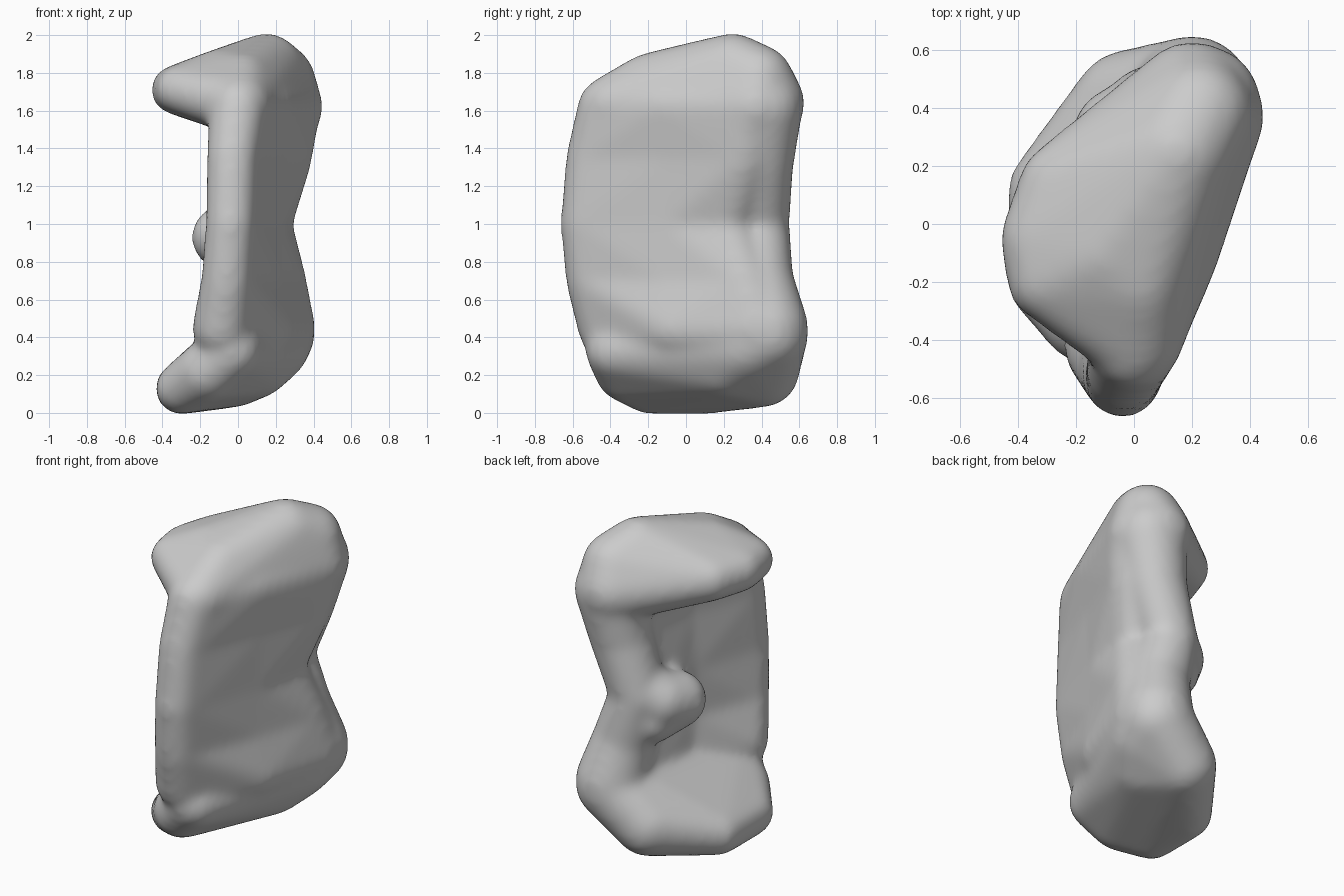
import bpy
import bmesh
from mathutils import Matrix

cube = bpy.data.objects.get("Cube")
if cube:
    bpy.data.objects.remove(cube)

grey = bpy.data.materials.new("plain grey")
grey.use_nodes = True
grey.diffuse_color = (0.6, 0.6, 0.6, 1)
grey.node_tree.nodes["Principled BSDF"].inputs["Base Color"].default_value = (0.6, 0.6, 0.6, 1)


def hull(target, balls):
    """Add the convex skin around a few balls (x, y, z, radius)."""
    part = bmesh.new()
    for x, y, z, r in balls:
        # slightly enlarged, as the softening shrinks tight curves
        bmesh.ops.create_icosphere(part, subdivisions=3, radius=r + 0.002 / r,
                                   matrix=Matrix.Translation((x, y, z)))
    res = bmesh.ops.convex_hull(part, input=part.verts)
    inside = [g for g in res["geom_interior"] if isinstance(g, bmesh.types.BMVert)]
    bmesh.ops.delete(part, geom=inside, context="VERTS")
    temp = bpy.data.meshes.new("part")
    part.to_mesh(temp)
    part.free()
    target.from_mesh(temp)
    bpy.data.meshes.remove(temp)


def chain(target, balls):
    """Join each ball to the next with a tapered capsule."""
    for pair in zip(balls, balls[1:]):
        hull(target, pair)


def sheet(target, rows):
    """Fill a grid of balls with rounded panels."""
    for upper, lower in zip(rows, rows[1:]):
        for i in range(len(upper) - 1):
            hull(target, upper[i:i + 2] + lower[i:i + 2])


bm = bmesh.new()

# upright wall: front rim, middle and back at each height
sheet(bm, [
    [(0.0, -0.42, 1.62, 0.14), (0.13, -0.1, 1.62, 0.15), (0.24, 0.35, 1.62, 0.19)],
    [(-0.03, -0.5, 1.35, 0.12), (0.12, -0.08, 1.35, 0.12), (0.22, 0.3, 1.35, 0.16)],
    [(-0.04, -0.535, 1.0, 0.115), (0.1, -0.08, 1.0, 0.12), (0.14, 0.2, 1.0, 0.13)],
    [(-0.06, -0.5, 0.7, 0.12), (0.1, -0.08, 0.7, 0.12), (0.19, 0.3, 0.7, 0.16)],
    [(-0.09, -0.42, 0.45, 0.14), (0.12, -0.05, 0.45, 0.16), (0.2, 0.38, 0.45, 0.2)],
])

# top flange reaching to the right
hull(bm, [(-0.335, -0.05, 1.71, 0.11), (-0.31, -0.2, 1.71, 0.11),
          (-0.26, 0.14, 1.71, 0.12), (-0.1, -0.1, 1.78, 0.13),
          (0.01, -0.39, 1.63, 0.15), (0.02, -0.2, 1.74, 0.15),
          (0.15, 0.25, 1.82, 0.18), (0.22, 0.38, 1.76, 0.18),
          (0.2, 0.43, 1.64, 0.19), (0.25, 0.37, 1.62, 0.19)])

# bottom flange, lowest at its right edge
hull(bm, [(-0.3, -0.2, 0.13, 0.12), (-0.3, 0.12, 0.13, 0.12),
          (-0.02, 0.41, 0.22, 0.18), (0.1, 0.2, 0.26, 0.17),
          (0.17, 0.32, 0.36, 0.2), (0.2, 0.44, 0.42, 0.2),
          (-0.16, -0.32, 0.22, 0.15), (-0.04, -0.37, 0.33, 0.15)])

# back spine, pinched at mid height
chain(bm, [(0.23, 0.41, 1.62, 0.2), (0.17, 0.39, 1.32, 0.17),
           (0.06, 0.385, 1.0, 0.15), (0.15, 0.39, 0.7, 0.17),
           (0.2, 0.44, 0.45, 0.2)])

# hooked knob growing from the spine
chain(bm, [(0.08, 0.38, 1.05, 0.15), (-0.05, 0.31, 0.96, 0.15),
           (-0.08, 0.2, 0.93, 0.155), (0.0, 0.34, 0.85, 0.14)])

mesh = bpy.data.meshes.new("body")
bm.to_mesh(mesh)
bm.free()
mesh.materials.append(grey)
body = bpy.data.objects.new("body", mesh)
bpy.context.collection.objects.link(body)

# fuse the parts and soften every junction
remesh = body.modifiers.new("fuse", "REMESH")
remesh.mode = "VOXEL"
remesh.voxel_size = 0.022
remesh.use_smooth_shade = True
soften = body.modifiers.new("soften", "SMOOTH")
soften.factor = 0.5
soften.iterations = 20
